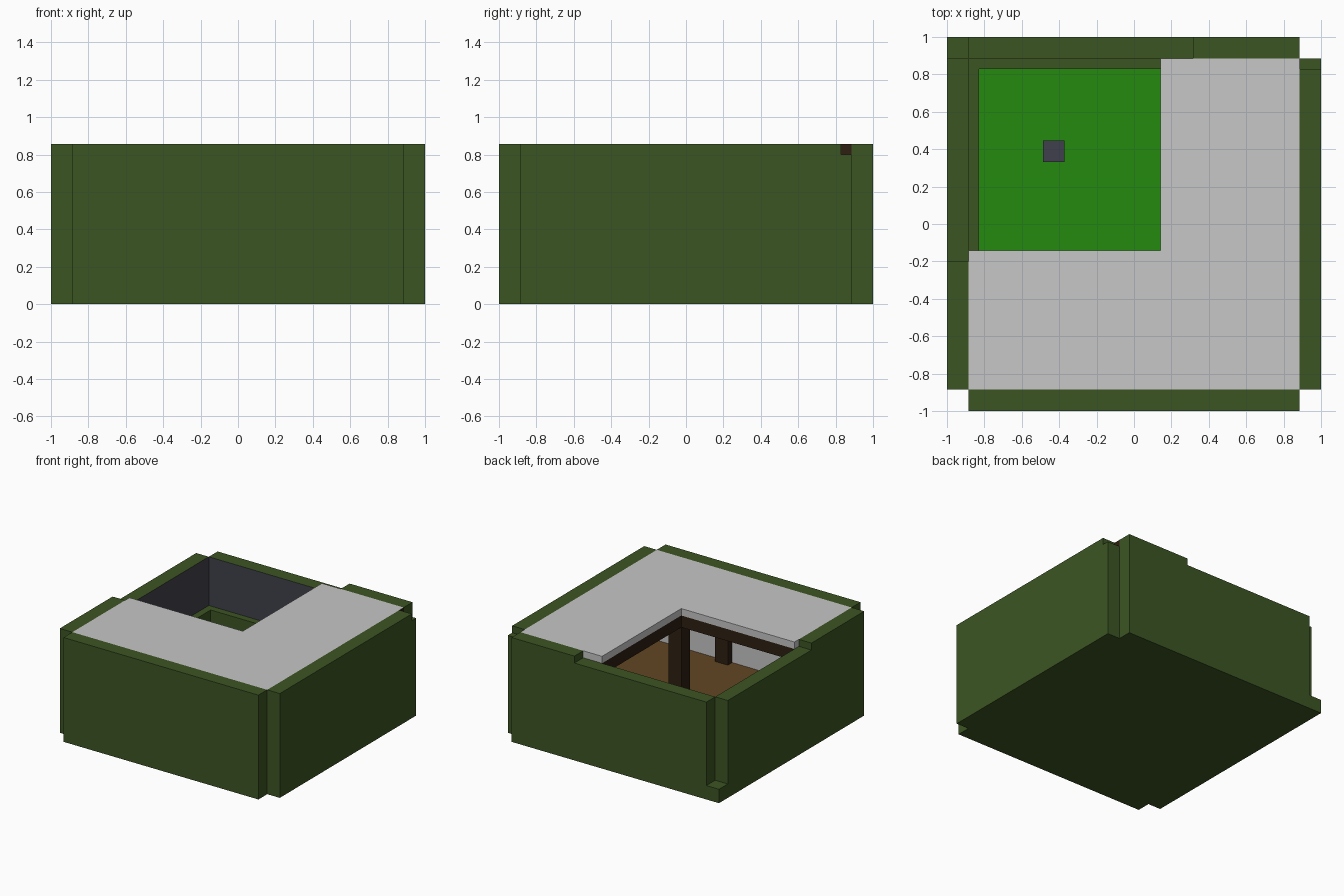
import bpy, bmesh

if "Cube" in bpy.data.objects:
    bpy.data.objects.remove(bpy.data.objects["Cube"])

U = 2 / 35  # the model sits on a 35 x 35 x 15 unit grid


def material(name, r, g, b):
    lin = [c / 255 / 12.92 if c < 10 else ((c / 255 + 0.055) / 1.055) ** 2.4 for c in (r, g, b)]
    m = bpy.data.materials.new(name)
    m.diffuse_color = (*lin, 1)
    m.use_nodes = True
    m.node_tree.nodes["Principled BSDF"].inputs["Base Color"].default_value = m.diffuse_color
    return m


OLIVE = material("olive_green", 60, 85, 35)
GRASS = material("grass_green", 35, 138, 14)
PLASTER = material("pale_grey", 199, 199, 199)
SLATE = material("slate_grey", 64, 64, 76)
PLANK = material("plank_brown", 97, 70, 36)
TIMBER = material("dark_timber", 46, 31, 17)


def prism(name, outline, z0, z1, mat, inner=None):
    """Extruded outline in grid units; inner = (direction, material) paints one side."""
    bm = bmesh.new()
    base = bm.faces.new([bm.verts.new((x * U - 1, y * U - 1, z0 * U)) for x, y in outline])
    ext = bmesh.ops.extrude_face_region(bm, geom=[base])
    tops = [v for v in ext["geom"] if isinstance(v, bmesh.types.BMVert)]
    bmesh.ops.translate(bm, verts=tops, vec=(0, 0, (z1 - z0) * U))
    bmesh.ops.recalc_face_normals(bm, faces=bm.faces)
    me = bpy.data.meshes.new(name)
    me.materials.append(mat)
    if inner:
        (dx, dy), inner_mat = inner
        me.materials.append(inner_mat)
        for f in bm.faces:
            f.material_index = int(f.normal.x * dx + f.normal.y * dy > 0.9)
    bm.to_mesh(me)
    bm.free()
    ob = bpy.data.objects.new(name, me)
    bpy.context.collection.objects.link(ob)
    return ob


def box(name, x0, x1, y0, y1, z0, z1, mat, inner=None):
    return prism(name, [(x0, y0), (x1, y0), (x1, y1), (x0, y1)], z0, z1, mat, inner)


# L shape shared by the covered walkway's floor and roof
WALK = [(2, 2), (33, 2), (33, 33), (20, 33), (20, 15), (2, 15)]

# Ground slab, with the one low corner at back left
box("base_slab", 2, 33, 2, 33, 0, 1.9, OLIVE)
box("low_corner", 0, 2, 33, 35, 0, 2, OLIVE)

# Outer walls: open corners, lower beside the courtyard
box("front_wall", 2, 33, 0, 2, 0, 15, OLIVE, ((0, 1), PLASTER))
box("right_wall", 33, 35, 2, 32, 0, 15, OLIVE, ((-1, 0), PLASTER))
box("right_wall_end", 33, 35, 32, 33, 0, 14, OLIVE, ((-1, 0), PLASTER))
box("left_wall_tall", 0, 2, 2, 14, 0, 15, OLIVE, ((1, 0), PLASTER))
box("left_wall_low", 0, 2, 14, 33, 0, 14, OLIVE, ((1, 0), SLATE))
box("back_wall_low", 2, 23, 33, 35, 0, 14, OLIVE, ((0, -1), SLATE))
box("back_wall_tall", 23, 33, 33, 35, 0, 15, OLIVE, ((0, -1), PLASTER))

# Courtyard: lawn, low hedge ledge and a stone block
box("lawn", 3, 20, 15, 32, 1.8, 2, GRASS)
box("left_ledge", 2, 3, 15, 33, 1.8, 7, OLIVE)
box("back_ledge", 3, 20, 32, 33, 1.8, 7, OLIVE)
box("stone_block", 9, 11, 23.3, 25.3, 2, 3.5, SLATE)

# Covered walkway
prism("walkway_floor", WALK, 1.8, 2, PLANK)
prism("roof", WALK, 14, 15, PLASTER)

# Beams along the courtyard edge
box("side_beam", 20, 22, 15, 33, 12.3, 14, TIMBER)
box("front_beam", 2, 22, 13, 15, 12.3, 14, TIMBER)

# Free posts under the beams
for i, (x, y) in enumerate([(20, 13), (20, 31), (2, 13)]):
    box(f"post_{i}", x, x + 2, y, y + 2, 2, 12.3, TIMBER)

# Half posts against the walls
box("front_wall_post", 21, 23, 2, 3, 2, 14, TIMBER)
box("right_wall_post", 32, 33, 13, 15, 2, 14, TIMBER)
box("corner_post", 32, 33.03, 32, 33, 2, 14.97, TIMBER)
